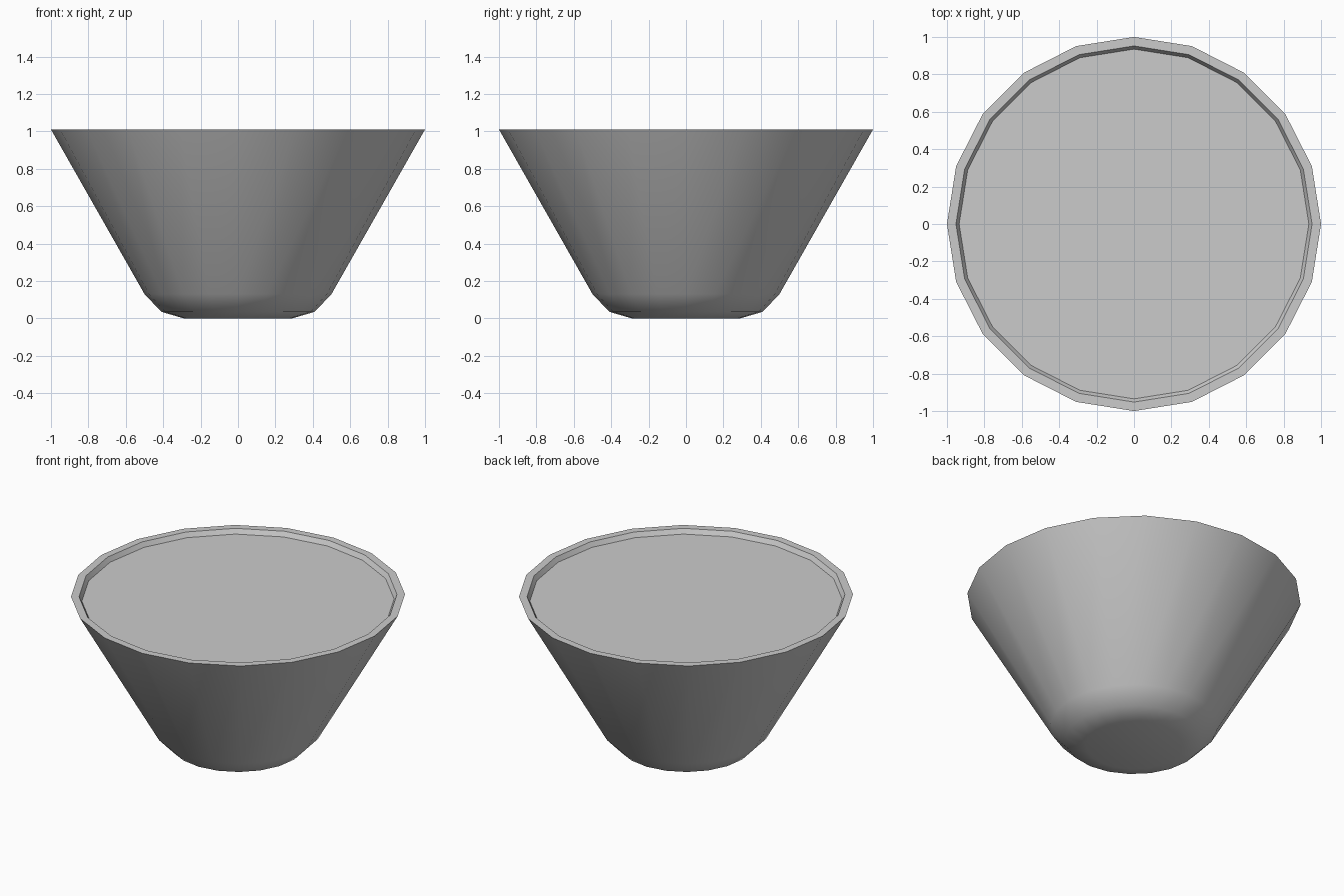
import bpy, bmesh, math

if "Cube" in bpy.data.objects:
    bpy.data.objects.remove(bpy.data.objects["Cube"])

SIDES = 20


def lathe(name, profile):
    """Spin (radius, height) points round z; radius 0 makes a pole."""
    bm = bmesh.new()
    rings = []
    for r, z in profile:
        n = SIDES if r > 0 else 1
        rings.append([bm.verts.new((r * math.cos(2 * math.pi * i / SIDES),
                                    r * math.sin(2 * math.pi * i / SIDES), z))
                      for i in range(n)])
    for a, b in zip(rings, rings[1:]):
        for i in range(SIDES):
            j = (i + 1) % SIDES
            loop = [a[i % len(a)], a[j % len(a)], b[j % len(b)], b[i % len(b)]]
            bm.faces.new(list(dict.fromkeys(loop)))
    # merge the pole fans into flat caps
    bmesh.ops.dissolve_verts(bm, verts=[r[0] for r in rings if len(r) == 1])
    bmesh.ops.recalc_face_normals(bm, faces=bm.faces)
    mesh = bpy.data.meshes.new(name)
    bm.to_mesh(mesh)
    bm.free()
    obj = bpy.data.objects.new(name, mesh)
    bpy.context.collection.objects.link(obj)
    bpy.ops.object.select_all(action='DESELECT')
    obj.select_set(True)
    bpy.context.view_layer.objects.active = obj
    bpy.ops.object.shade_smooth_by_angle(angle=math.radians(35))
    return obj


# Bowl: rounded foot, flaring wall, flat rim, then back down the inside
lathe("bowl", [(0, 0), (0.29, 0), (0.41, 0.035), (0.50, 0.13), (1.0, 1.01),
               (0.952, 1.01), (0.46, 0.15), (0.39, 0.08), (0.28, 0.05), (0, 0.05)])

# Contents: thin flat disc just below the rim
lathe("contents", [(0, 0.95), (0.918, 0.95), (0.935, 0.98), (0, 0.98)])
